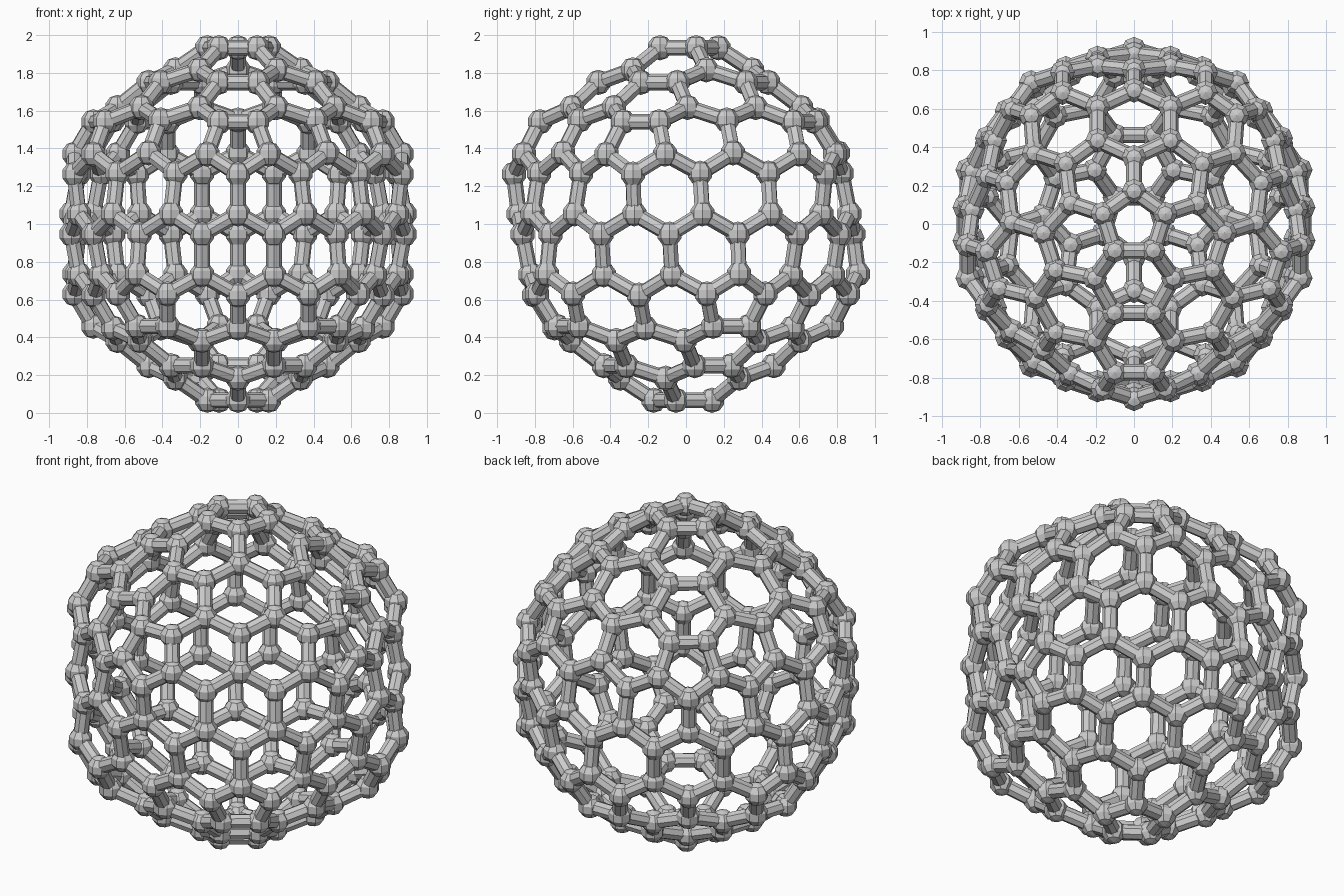
import bpy, bmesh
from math import sin, cos, pi, sqrt, radians
from mathutils import Vector, Matrix
from itertools import combinations

if "Cube" in bpy.data.objects:
    bpy.data.objects.remove(bpy.data.objects["Cube"])

NODE_R, STRUT_R = 0.067, 0.042
PUFF = 0.2  # how far the flat lattice is pushed towards a sphere

# Icosahedron with one corner on top, giving the cage its symmetry
corners = [Vector((0, 0, 1)), Vector((0, 0, -1))]
for sign in (1, -1):
    for k in range(5):
        a = radians(-90 * sign + 72 * k)
        corners.append(Vector((2 * cos(a), 2 * sin(a), sign)) / sqrt(5))


def touching(points, limit):
    return all((p - q).length < limit for p, q in combinations(points, 2))


# Nine lattice points on each triangular side: hexagons inside, pentagons at corners
points = []
for tri in combinations(corners, 3):
    if not touching(tri, 1.1):
        continue
    for i in range(3):
        a, b, c = tri[i], tri[i - 1], tri[i - 2]
        points += [(7 * a + b + c) / 9, (5 * a + 2 * b + 2 * c) / 9, (4 * a + 4 * b + c) / 9]

outer = max(p.length for p in points)
points = [p.lerp(p.normalized() * outer, PUFF) for p in points]
scale = (1 - NODE_R) / max(p.z for p in points)
points = [p * scale for p in points]
step = min((p - q).length for p, q in combinations(points, 2))
links = [(p, q) for p, q in combinations(points, 2) if (p - q).length < 1.35 * step]
lift = Vector((0, 0, 1))


def finish(name, bm):
    mesh = bpy.data.meshes.new(name)
    bm.to_mesh(mesh)
    bm.free()
    bpy.context.collection.objects.link(bpy.data.objects.new(name, mesh))


# Ball joints, all upright
bm = bmesh.new()
for p in points:
    bmesh.ops.create_uvsphere(bm, u_segments=8, v_segments=5, radius=NODE_R,
                              matrix=Matrix.Translation(p + lift))
finish("ball_joints", bm)

# Straight eight-sided struts between neighbouring joints
bm = bmesh.new()
for p, q in links:
    turn = (q - p).to_track_quat('Z', 'Y').to_matrix().to_4x4()
    bmesh.ops.create_cone(bm, cap_ends=False, segments=8, radius1=STRUT_R, radius2=STRUT_R,
                          depth=(q - p).length,
                          matrix=Matrix.Translation((p + q) / 2 + lift) @ turn)
finish("struts", bm)
